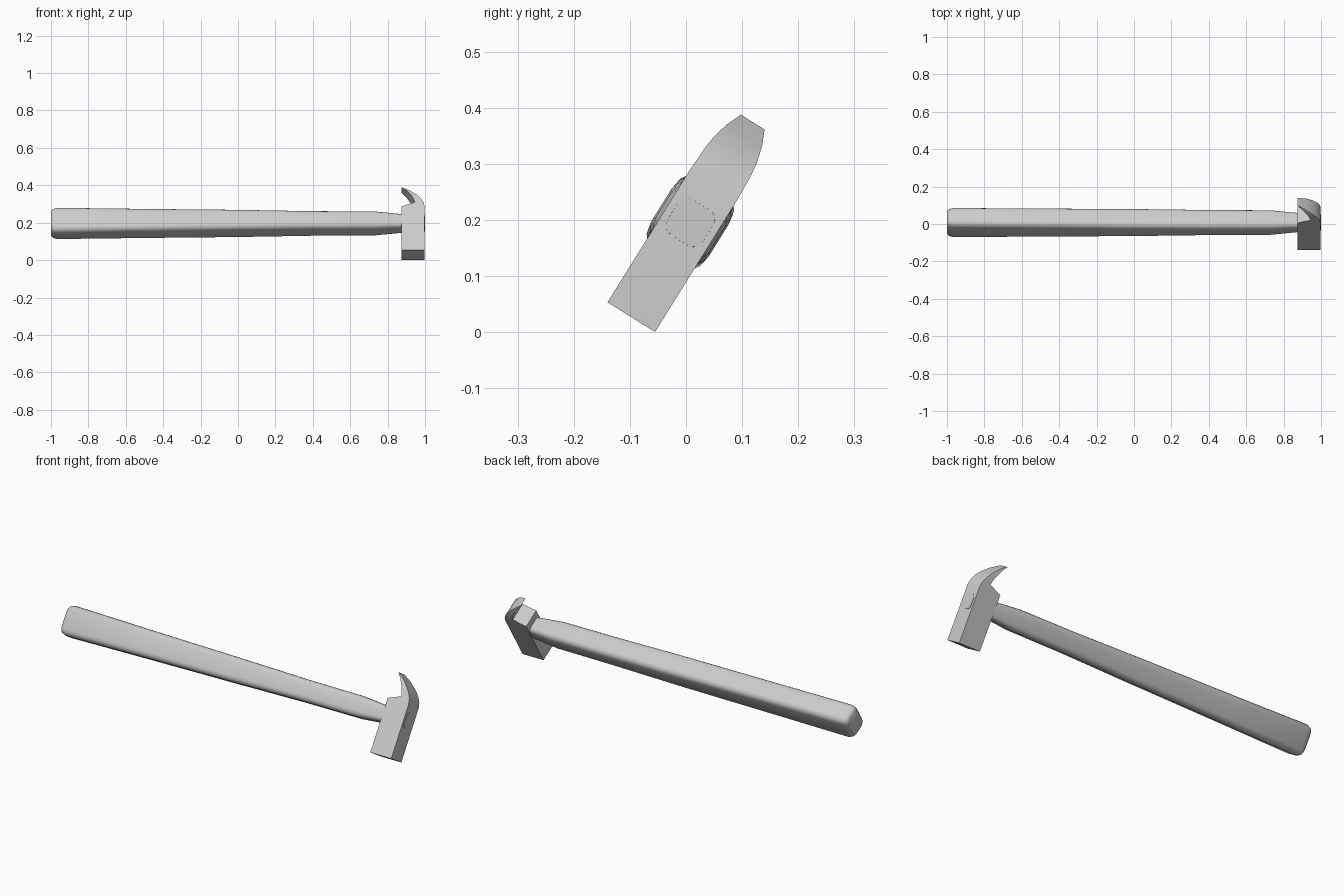
import bpy, bmesh, math
from mathutils import Matrix

if "Cube" in bpy.data.objects:
    bpy.data.objects.remove(bpy.data.objects["Cube"])

# The hammer lies on its side, rolled about its long axis.
# Local frame: x along handle, y across the head, z along the head.
ROLL = math.radians(31.9)
PLACE = Matrix.Translation((0, -0.0975, 0.027)) @ Matrix.Rotation(-ROLL, 4, 'X')
EYE = 0.199  # handle axis position along the head


def loft(name, rings, angle):
    bm = bmesh.new()
    loops = [[bm.verts.new(PLACE @ Matrix.Translation(p).to_translation()) for p in r] for r in rings]
    n = len(loops[0])
    for a, b in zip(loops, loops[1:]):
        for i in range(n):
            j = (i + 1) % n
            bm.faces.new((a[i], a[j], b[j], b[i]))
    bm.faces.new(loops[0])
    bm.faces.new(loops[-1])
    bmesh.ops.recalc_face_normals(bm, faces=bm.faces)
    me = bpy.data.meshes.new(name)
    bm.to_mesh(me)
    bm.free()
    ob = bpy.data.objects.new(name, me)
    bpy.context.collection.objects.link(ob)
    bpy.ops.object.select_all(action='DESELECT')
    ob.select_set(True)
    bpy.context.view_layer.objects.active = ob
    bpy.ops.object.shade_smooth_by_angle(angle=math.radians(angle))
    return ob


def rounded_rect(x, hy, hz, r, seg=4):
    pts = []
    for k, (sy, sz) in enumerate(((1, 1), (-1, 1), (-1, -1), (1, -1))):
        for i in range(seg + 1):
            a = math.pi / 2 * (k + i / seg)
            pts.append((x, sy * (hy - r) + r * math.cos(a),
                        EYE + sz * (hz - r) + r * math.sin(a)))
    return pts


# Handle: x, half width, half height, corner radius
sections = [
    (-1.0, 0.044, 0.060, 0.024), (-0.992, 0.052, 0.069, 0.028),
    (-0.97, 0.058, 0.076, 0.030), (-0.5, 0.059, 0.068, 0.029),
    (0.0, 0.060, 0.061, 0.028), (0.4, 0.058, 0.054, 0.028),
    (0.73, 0.057, 0.053, 0.028), (0.875, 0.045, 0.041, 0.022),
    (1.0, 0.037, 0.037, 0.019),
]
loft("handle", [rounded_rect(*s) for s in sections], 40)

# Head: position along head, inner x, outer x, half width
stations = [
    (0.0, 0.875, 0.998, 0.050), (0.276, 0.875, 0.998, 0.050),
    (0.302, 0.945, 0.992, 0.049), (0.325, 0.938, 0.979, 0.048),
    (0.351, 0.925, 0.957, 0.045), (0.3815, 0.903, 0.922, 0.037),
    (0.4095, 0.873, 0.879, 0.025),
]
loft("claw_head", [[(i, -w, s), (o, -w, s), (o, w, s), (i, w, s)]
                   for s, i, o, w in stations], 30)
